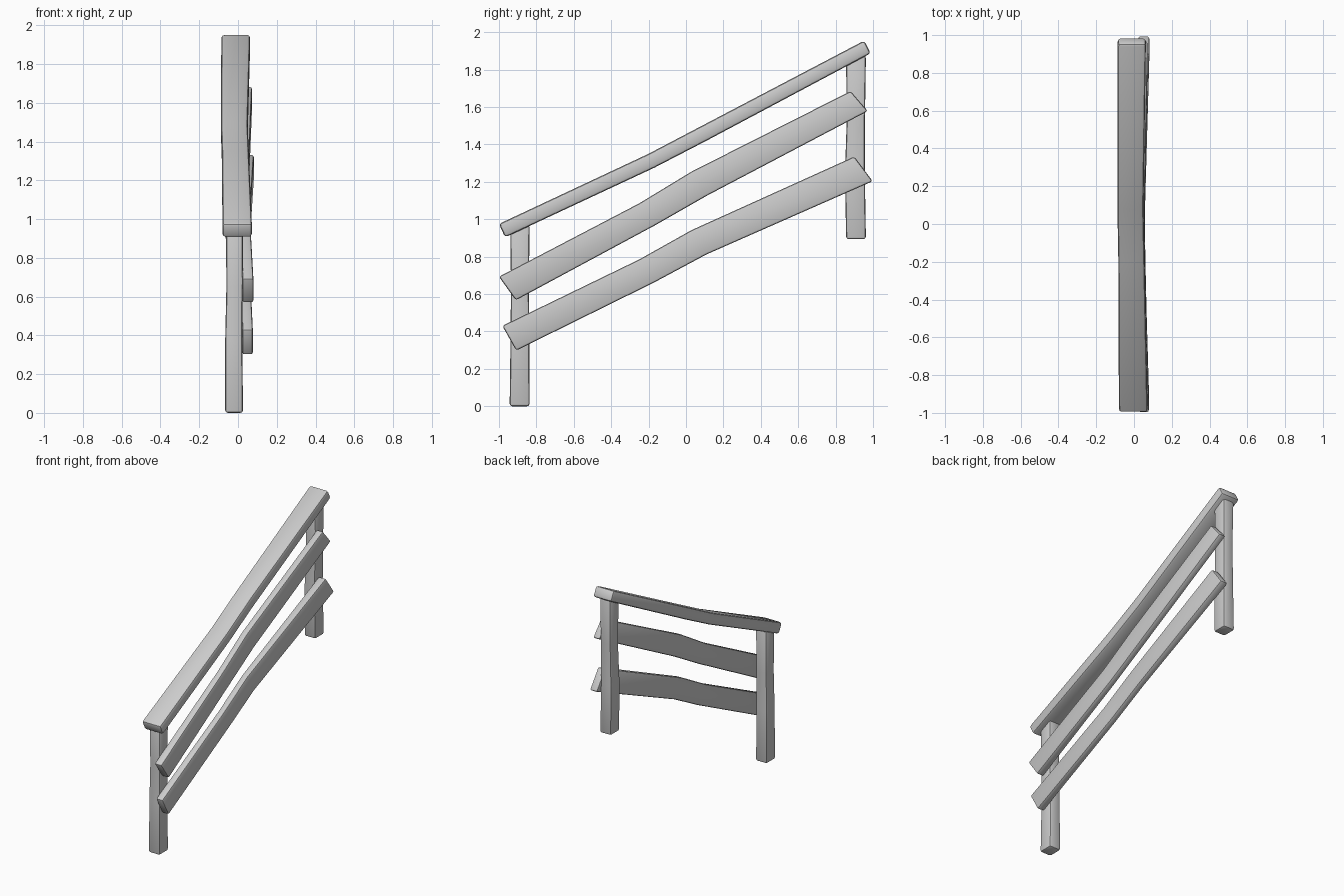
import bpy
import bmesh
import math

cube = bpy.data.objects.get("Cube")
if cube:
    bpy.data.objects.remove(cube, do_unlink=True)

# One plain grey for all the timber
grey = bpy.data.materials.new("timber grey")
grey.use_nodes = True
colour = (0.6, 0.6, 0.6, 1)
grey.diffuse_color = colour
grey.node_tree.nodes["Principled BSDF"].inputs["Base Color"].default_value = colour


def timber(name, rings, bevel):
    """Skin four-cornered rings into a closed, rounded beam."""
    bm = bmesh.new()
    loops = [[bm.verts.new(p) for p in ring] for ring in rings]
    for a, b in zip(loops, loops[1:]):
        for i in range(4):
            j = (i + 1) % 4
            bm.faces.new((a[i], a[j], b[j], b[i]))
    bm.faces.new(loops[0])
    bm.faces.new(loops[-1])
    bmesh.ops.recalc_face_normals(bm, faces=bm.faces)
    # Round only the long edges and the end rims
    sharp = [e for e in bm.edges if e.calc_face_angle(0) > math.radians(40)]
    bmesh.ops.bevel(bm, geom=sharp, offset=bevel, segments=2, profile=0.5,
                    affect='EDGES', clamp_overlap=True)
    mesh = bpy.data.meshes.new(name)
    bm.to_mesh(mesh)
    bm.free()
    mesh.materials.append(grey)
    obj = bpy.data.objects.new(name, mesh)
    bpy.context.collection.objects.link(obj)
    bpy.ops.object.select_all(action='DESELECT')
    obj.select_set(True)
    bpy.context.view_layer.objects.active = obj
    bpy.ops.object.shade_smooth_by_angle(angle=math.radians(35))


def plank(name, stations, bevel=0.012):
    """Sloping plank; station = top (y, z), bottom (y, z), x range."""
    timber(name, [[(x0, *top), (x1, *top), (x1, *low), (x0, *low)]
                  for top, low, (x0, x1) in stations], bevel)


def post(name, stations):
    """Upright post; station = z, x range, y range."""
    timber(name, [[(x0, y0, z), (x1, y0, z), (x1, y1, z), (x0, y1, z)]
                  for z, (x0, x1), (y0, y1) in stations], 0.014)


# Handrail, sagging slightly along its length
plank("handrail", [
    ((-1.0, 0.975), (-0.967, 0.903), (-0.08, 0.072)),
    ((-0.2, 1.35), (-0.17, 1.275), (-0.083, 0.056)),
    ((0.08, 1.497), (0.11, 1.42), (-0.088, 0.05)),
    ((0.953, 1.955), (0.988, 1.887), (-0.086, 0.063))], 0.016)

# Two side boards, bowed in towards the middle
plank("middle_board", [
    ((-1.0, 0.693), (-0.91, 0.567), (0.022, 0.08)),
    ((-0.25, 1.085), (-0.17, 0.965), (0.01, 0.058)),
    ((0.03, 1.255), (0.11, 1.125), (0.006, 0.055)),
    ((0.88, 1.685), (0.972, 1.578), (0.02, 0.073))])
plank("lower_board", [
    ((-0.982, 0.43), (-0.908, 0.298), (0.022, 0.077)),
    ((-0.25, 0.785), (-0.17, 0.662), (0.012, 0.06)),
    ((0.03, 0.942), (0.11, 0.812), (0.008, 0.057)),
    ((0.9, 1.335), (0.998, 1.203), (0.022, 0.082))])

# Posts, with slightly uneven sides
post("front_post", [
    (0.0, (-0.066, 0.026), (-0.943, -0.836)),
    (0.38, (-0.066, 0.022), (-0.938, -0.838)),
    (0.65, (-0.06, 0.024), (-0.936, -0.84)),
    (0.97, (-0.062, 0.026), (-0.94, -0.836))])
post("rear_post", [
    (0.893, (-0.066, 0.026), (0.856, 0.962)),
    (1.25, (-0.064, 0.022), (0.85, 0.956)),
    (1.55, (-0.058, 0.024), (0.86, 0.957)),
    (1.875, (-0.062, 0.026), (0.855, 0.962))])
